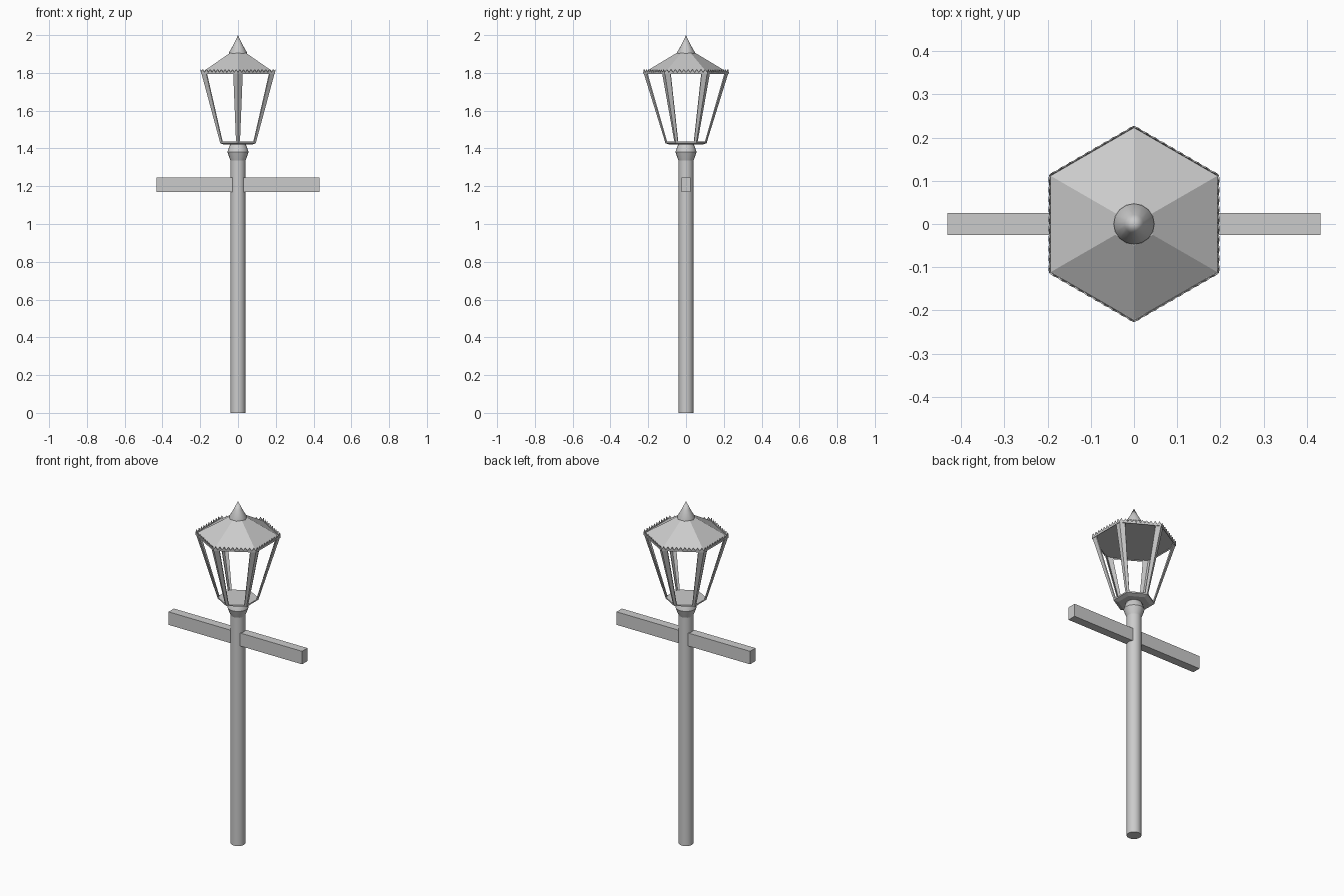
import bpy, bmesh, math
from mathutils import Vector

if "Cube" in bpy.data.objects:
    bpy.data.objects.remove(bpy.data.objects["Cube"])


def finish(name, bm, smooth=False):
    bmesh.ops.recalc_face_normals(bm, faces=bm.faces)
    me = bpy.data.meshes.new(name)
    bm.to_mesh(me)
    bm.free()
    ob = bpy.data.objects.new(name, me)
    bpy.context.collection.objects.link(ob)
    if smooth:
        bpy.context.view_layer.objects.active = ob
        ob.select_set(True)
        bpy.ops.object.shade_smooth_by_angle(angle=math.radians(30))
        ob.select_set(False)
    return ob


def lathe(name, profile, sides, smooth=False):
    """Closed solid from (radius, z) rings; radius 0 makes a point."""
    bm = bmesh.new()
    rings = []
    for r, z in profile:
        if r == 0:
            rings.append([bm.verts.new((0, 0, z))])
        else:
            rings.append([bm.verts.new((r * math.sin(2 * math.pi * i / sides),
                                        r * math.cos(2 * math.pi * i / sides), z))
                          for i in range(sides)])
    for a, b in zip(rings, rings[1:]):
        for i in range(sides):
            j = (i + 1) % sides
            if len(b) == 1:
                bm.faces.new((a[i], a[j], b[0]))
            else:
                bm.faces.new((a[i], a[j], b[j], b[i]))
    for ring in (rings[0], rings[-1]):
        if len(ring) > 1:
            bm.faces.new(ring)
    return finish(name, bm, smooth)


def corner(r, z, k):
    a = math.radians(60 * k)
    return Vector((r * math.sin(a), r * math.cos(a), z))


def edge_point(r, z, k, dist):
    """Point on hexagon side k, at a fraction of its length."""
    return corner(r, z, k).lerp(corner(r, z, k + 1), dist)


def plate(bm, outer, inner):
    """Thin solid between two matching outlines."""
    o = [bm.verts.new(p) for p in outer]
    i = [bm.verts.new(p) for p in inner]
    bm.faces.new(o)
    bm.faces.new(i[::-1])
    for a in range(len(o)):
        b = (a + 1) % len(o)
        bm.faces.new((o[a], i[a], i[b], o[b]))


# Pole and collar
lathe("pole", [(0.039, 0), (0.039, 1.36)], 24, True)
lathe("collar", [(0.039, 1.335), (0.047, 1.355), (0.056, 1.38), (0.046, 1.412),
                 (0.036, 1.428)], 16, True)

# Ladder crossbar
bm = bmesh.new()
bmesh.ops.create_cube(bm, size=1)
bmesh.ops.scale(bm, vec=(0.864, 0.05, 0.076), verts=bm.verts)
bmesh.ops.translate(bm, vec=(0, 0, 1.208), verts=bm.verts)
finish("crossbar", bm)

# Lantern base, roof and finial
lathe("lantern_base", [(0.085, 1.42), (0.11, 1.428), (0.11, 1.436)], 6)
lathe("roof", [(0.225, 1.80), (0.05, 1.905)], 6)
lathe("finial", [(0.047, 1.893), (0.047, 1.909), (0.022, 1.953), (0, 2.0)], 16, True)

# Folded corner struts: a tapered strip at both ends of each hexagon side
T = 0.006
Z0, Z1, R0, R1 = 1.432, 1.802, 0.11, 0.225
bm = bmesh.new()
for k in range(6):
    for e0, e1, ends in ((0.11, 0.13, 0), (0.89, 0.87, 1)):
        def outline(t):
            return [edge_point(R0 - t, Z0, k, ends), edge_point(R0 - t, Z0, k, e0),
                    edge_point(R1 - t, Z1, k, e1), edge_point(R1 - t, Z1, k, ends)]
        plate(bm, outline(0), outline(T))
finish("corner_struts", bm)

# Saw-tooth trim around the eaves
TEETH = 10
bm = bmesh.new()
for k in range(6):
    def trim(t):
        pts = [edge_point(0.226 - t, 1.794, k, 1), edge_point(0.226 - t, 1.794, k, 0)]
        for n in range(TEETH):
            pts.append(edge_point(0.227 - t, 1.802, k, n / TEETH))
            pts.append(edge_point(0.229 - t, 1.819, k, (n + 0.5) / TEETH))
        pts.append(edge_point(0.227 - t, 1.802, k, 1))
        return pts
    plate(bm, trim(0), trim(0.004))
finish("eaves_trim", bm)
